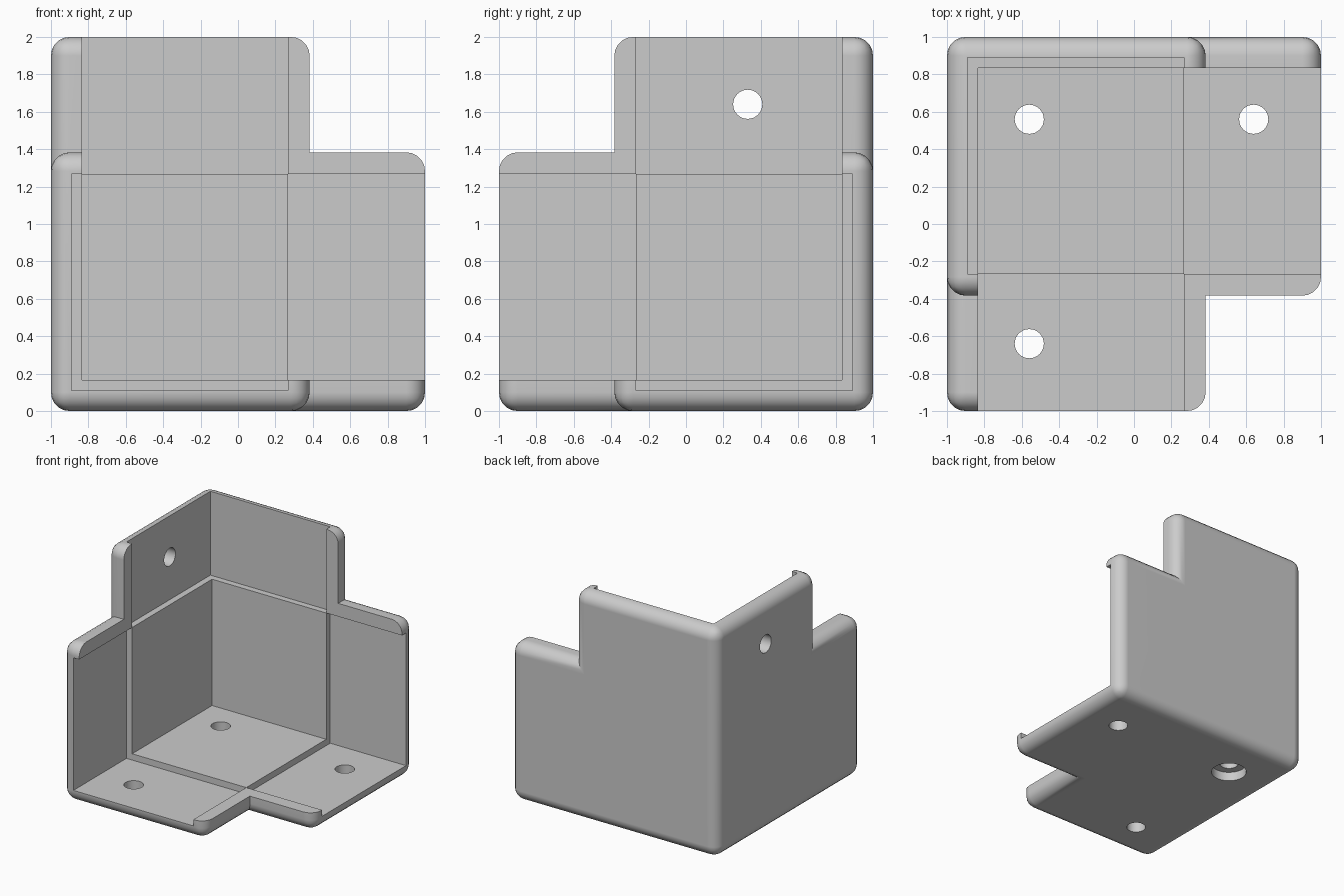
import bpy
import bmesh
import math
from mathutils import Matrix, Vector

default = bpy.data.objects.get("Cube")
if default:
    bpy.data.objects.remove(default, do_unlink=True)

LENGTH, WIDTH = 2.0, 1.383      # arm length and outer width
THICK, THIN = 0.165, 0.11       # corner wall and arm wall
INNER = 1.268                   # inner side of the edge lips
ROUND = 0.1                     # outer edge radius
FAR = 2.5                       # cutters run past the ends


def place(p):
    """Distances from the closed corner to world coordinates."""
    return Vector((p[0] - 1, 1 - p[1], p[2]))


def box_mesh(lo, hi):
    a, b = place(lo), place(hi)
    size = [abs(v) for v in b - a]
    bm = bmesh.new()
    bmesh.ops.create_cube(bm, size=1, matrix=Matrix.Translation((a + b) / 2) @ Matrix.Diagonal((*size, 1)))
    return bm


def finish(name, bm):
    bmesh.ops.recalc_face_normals(bm, faces=bm.faces[:])
    mesh = bpy.data.meshes.new(name)
    bm.to_mesh(mesh)
    bm.free()
    ob = bpy.data.objects.new(name, mesh)
    bpy.context.collection.objects.link(ob)
    return ob


def drill(name, centre, axis, radius, depth):
    bm = bmesh.new()
    turn = Matrix.Rotation(math.pi / 2, 4, 'Y') if axis == 'X' else Matrix()
    bmesh.ops.create_cone(bm, cap_ends=True, segments=32, radius1=radius, radius2=radius,
                          depth=depth, matrix=Matrix.Translation(place(centre)) @ turn)
    return finish(name, bm)


def cut(body, tool):
    mod = body.modifiers.new("cut", 'BOOLEAN')
    mod.operation, mod.solver, mod.object = 'DIFFERENCE', 'MANIFOLD', tool
    bpy.context.view_layer.objects.active = body
    bpy.ops.object.modifier_apply(modifier=mod.name)
    bpy.data.objects.remove(tool, do_unlink=True)


# Corner block with an arm drawn out of each of its three open sides
bm = box_mesh((0, 0, 0), [WIDTH] * 3)
for way in (Vector((1, 0, 0)), Vector((0, -1, 0)), Vector((0, 0, 1))):
    bm.normal_update()
    side = max(bm.faces, key=lambda f: (f.normal.dot(way) > 0.9, f.calc_center_median().dot(way)))
    end = bmesh.ops.extrude_discrete_faces(bm, faces=[side])["faces"][0]
    bmesh.ops.translate(bm, verts=end.verts[:], vec=way * (LENGTH - WIDTH))
bmesh.ops.recalc_face_normals(bm, faces=bm.faces[:])
bmesh.ops.dissolve_limit(bm, angle_limit=0.02, verts=bm.verts[:], edges=bm.edges[:])

# Round the outer edges
outer = [e for e in bm.edges if e.calc_face_angle_signed() > 1]
bmesh.ops.bevel(bm, geom=outer, offset=ROUND, segments=5, profile=0.5,
                affect='EDGES', clamp_overlap=True)
bracket = finish("corner_bracket", bm)

# Open the inside, leaving three walls
cut(bracket, finish("opening", box_mesh([THICK] * 3, [FAR] * 3)))

# Shallow seat in each arm, ending at a stop ledge and side lips
for axis in range(3):
    lo, hi = [THIN] * 3, [INNER] * 3
    lo[axis], hi[axis] = INNER, FAR
    cut(bracket, finish("arm_seat", box_mesh(lo, hi)))

# Screw holes in the floor and the side wall
NEAR, OUT = 0.44, 1.64
for a, b in ((NEAR, NEAR), (OUT, NEAR), (NEAR, OUT)):
    cut(bracket, drill("floor_hole", (a, b, 0), 'Z', 0.078, 0.6))
cut(bracket, drill("wall_hole", (0, 0.67, OUT), 'X', 0.078, 0.6))

# Recess for the screw head under the corner
cut(bracket, drill("head_recess", (NEAR, NEAR, 0), 'Z', 0.145, 0.16))

# Single grey material
grey = bpy.data.materials.new("light grey")
grey.use_nodes = True
colour = (0.6, 0.6, 0.6, 1)
grey.diffuse_color = colour
for node in grey.node_tree.nodes:
    if node.type == 'BSDF_PRINCIPLED':
        node.inputs["Base Color"].default_value = colour
bracket.data.materials.clear()
bracket.data.materials.append(grey)

# Smooth rounds with crisp corners and flat panels
bpy.ops.object.select_all(action='DESELECT')
bracket.select_set(True)
bpy.context.view_layer.objects.active = bracket
bpy.ops.object.shade_smooth_by_angle(angle=math.radians(30))
flat = bracket.modifiers.new("flat_panels", 'WEIGHTED_NORMAL')
flat.keep_sharp = True
